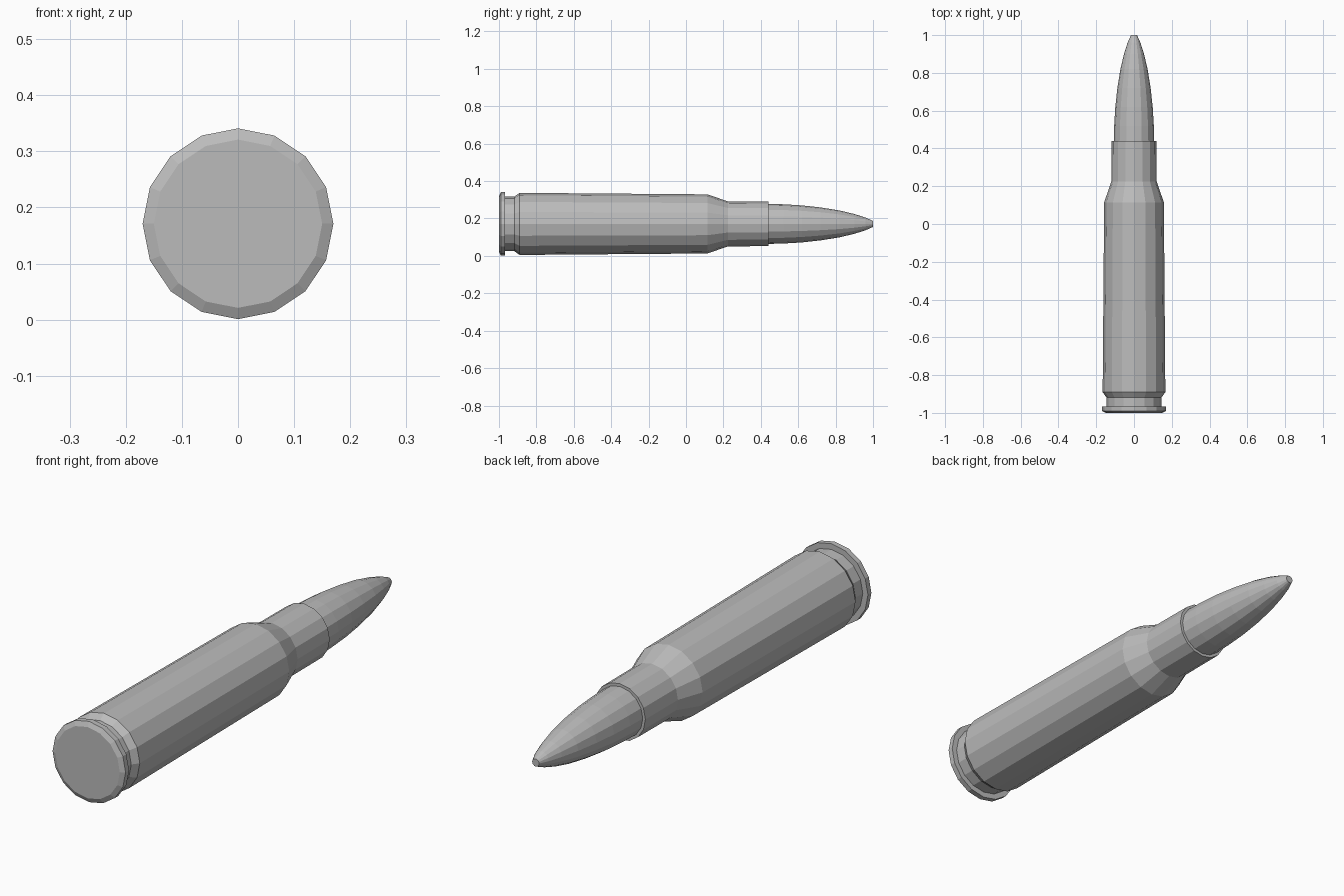
import bpy
import bmesh
from math import cos, sin, tau

SIDES = 16
AXIS_Z = 0.171

cube = bpy.data.objects.get("Cube")
if cube:
    bpy.data.objects.remove(cube, do_unlink=True)

metal = bpy.data.materials.new("plain grey metal")
metal.use_nodes = True
grey = (0.5, 0.5, 0.5, 1)
metal.diffuse_color = grey
metal.node_tree.nodes["Principled BSDF"].inputs["Base Color"].default_value = grey


def lathe(name, profile):
    """Revolve (y, radius) pairs about the long axis and cap both ends."""
    bm = bmesh.new()
    rings = []
    for y, r in profile:
        angles = [tau * i / SIDES for i in range(SIDES)]
        rings.append([bm.verts.new((r * sin(a), y, AXIS_Z + r * cos(a))) for a in angles])
    for lower, upper in zip(rings, rings[1:]):
        for i in range(SIDES):
            j = (i + 1) % SIDES
            bm.faces.new((lower[i], lower[j], upper[j], upper[i]))
    bm.faces.new(rings[0])
    bm.faces.new(rings[-1])
    bmesh.ops.recalc_face_normals(bm, faces=bm.faces)
    mesh = bpy.data.meshes.new(name)
    bm.to_mesh(mesh)
    bm.free()
    mesh.materials.append(metal)
    obj = bpy.data.objects.new(name, mesh)
    bpy.context.collection.objects.link(obj)
    return obj


# Case: chamfered rim, extractor groove, tapered body, shoulder and neck
lathe("case", [
    (-1.0, 0.15), (-0.99, 0.17), (-0.967, 0.17), (-0.967, 0.146),
    (-0.918, 0.146), (-0.89, 0.166), (0.115, 0.158), (0.225, 0.12), (0.44, 0.119),
])

# Bullet: rounded nose ending in a small flat tip
lathe("bullet", [
    (0.43, 0.107), (0.52, 0.105), (0.62, 0.099), (0.72, 0.088),
    (0.82, 0.072), (0.90, 0.053), (0.96, 0.034), (1.0, 0.016),
])
